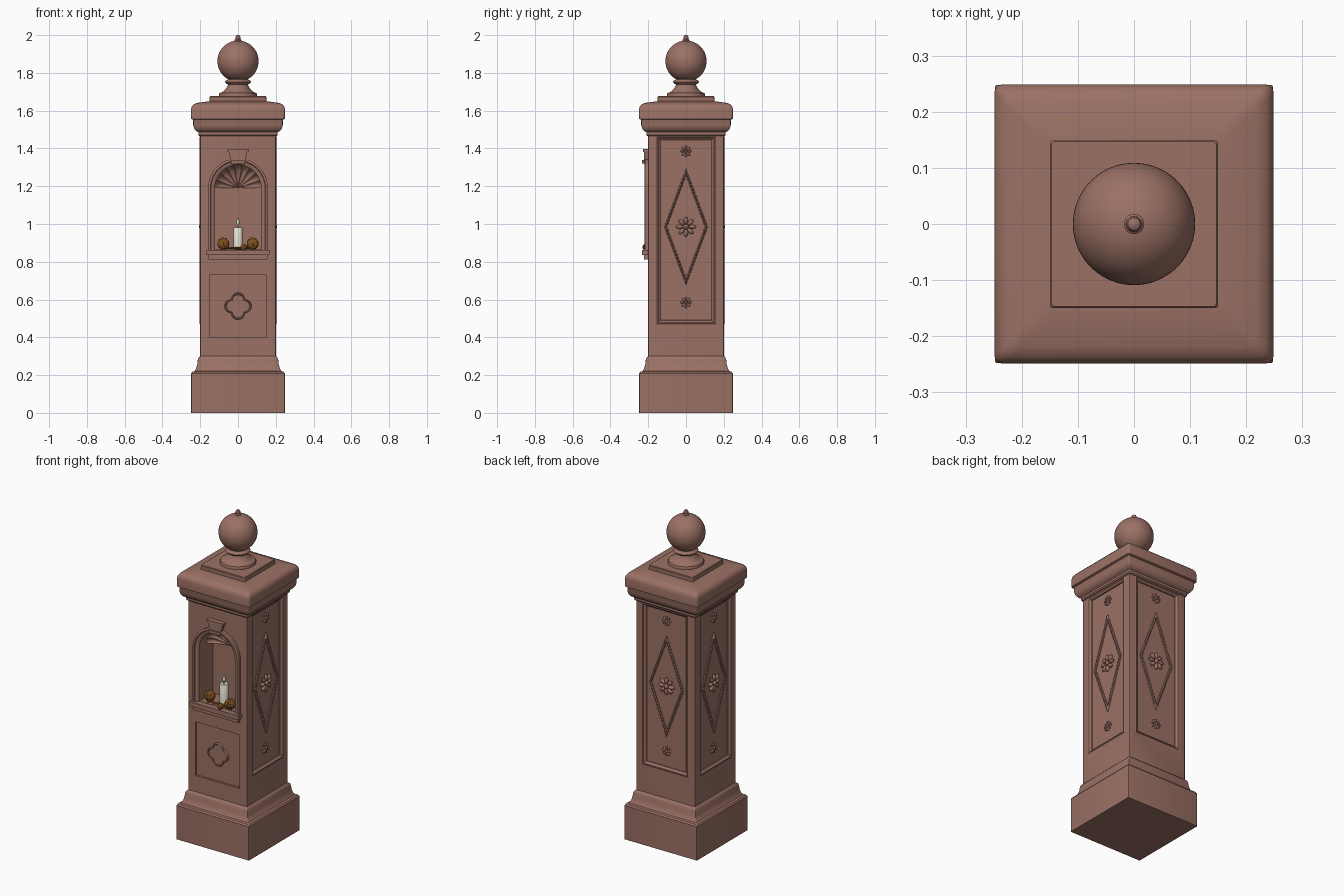
import bpy, bmesh, math
from math import sin, cos, pi, sqrt
from mathutils import Matrix, Vector

if "Cube" in bpy.data.objects:
    bpy.data.objects.remove(bpy.data.objects["Cube"])


def material(name, rgb):
    m = bpy.data.materials.new(name)
    m.diffuse_color = (*rgb, 1)
    m.use_nodes = True
    m.node_tree.nodes["Principled BSDF"].inputs["Base Color"].default_value = m.diffuse_color
    return m


STONE = material("reddish stone", (0.33, 0.165, 0.13))
WAX = material("cream wax", (0.78, 0.78, 0.66))
BROWN = material("golden brown", (0.22, 0.085, 0.015))
FLAME = material("pale flame", (0.72, 0.68, 0.5))


def finish(bm, name, mat, turn=0, angle=35):
    """Turn bmesh into a shaded object, rotated about z."""
    bmesh.ops.recalc_face_normals(bm, faces=bm.faces)
    bm.transform(Matrix.Rotation(turn, 4, 'Z'))
    me = bpy.data.meshes.new(name)
    bm.to_mesh(me)
    bm.free()
    ob = bpy.data.objects.new(name, me)
    bpy.context.collection.objects.link(ob)
    me.materials.append(mat)
    bpy.ops.object.select_all(action='DESELECT')
    ob.select_set(True)
    bpy.context.view_layer.objects.active = ob
    bpy.ops.object.shade_smooth_by_angle(angle=math.radians(angle))
    return ob


def skin(bm, rings, closed=True, caps=True, loop=False):
    """Bridge point rings with quads."""
    vs = [[bm.verts.new(p) for p in r] for r in rings]
    n = len(vs[0])
    for i in range(len(vs) if loop else len(vs) - 1):
        a, b = vs[i], vs[(i + 1) % len(vs)]
        for j in range(n if closed else n - 1):
            k = (j + 1) % n
            bm.faces.new((a[j], a[k], b[k], b[j]))
    if caps and not loop:
        bm.faces.new(vs[0])
        bm.faces.new(vs[-1])


def square_ring(h, z, r):
    pts = []
    for q in range(4):
        for s in range(4):
            a = q * pi / 2 + s * pi / 6
            c = q * pi / 2 + pi / 4
            d = (h - r) * sqrt(2)
            pts.append((d * cos(c) + r * cos(a), d * sin(c) + r * sin(a), z))
    return pts


def square_loft(name, prof, r=0.004):
    bm = bmesh.new()
    skin(bm, [square_ring(h, z, r) for h, z in prof])
    return finish(bm, name, STONE)


def lathe(name, prof, mat, at=(0, 0), n=40):
    bm = bmesh.new()
    skin(bm, [[(at[0] + r * cos(2 * pi * j / n), at[1] + r * sin(2 * pi * j / n), z)
               for j in range(n)] for r, z in prof])
    return finish(bm, name, mat)


def prism(bm, path, d0, d1):
    """Extrude a front-facing outline from depth d0 out to d1."""
    skin(bm, [[(u, -d, z) for u, z in path] for d in (d0, d1)])


def sweep(bm, path, prof, closed=True, rope=False):
    """Run a (offset, depth) section along a front-facing path with mitred corners."""
    rings, n = [], len(path)
    for i, p in enumerate(path):
        p = Vector(p)
        a = Vector(path[i - 1]) if closed or i else None
        b = Vector(path[(i + 1) % n]) if closed or i < n - 1 else None
        t0 = (p - a).normalized() if a else (b - p).normalized()
        t1 = (b - p).normalized() if b else t0
        t = (t0 + t1).normalized()
        m = Vector((t.y, -t.x)) / max(t.dot(t0), 0.4)
        s = 0.65 if rope and i % 2 else 1
        d0 = prof[0][1]
        rings.append([(p.x + m.x * o * s, -(d0 + (d - d0) * s), p.y + m.y * o * s)
                      for o, d in prof])
    skin(bm, rings, loop=closed)


def rect(u, z0, z1):
    return [(-u, z0), (u, z0), (u, z1), (-u, z1)]


def arch(r, z0, zs, n=28):
    return ([(r, z0)] + [(r * cos(pi * i / n), zs + r * sin(pi * i / n))
                         for i in range(n + 1)] + [(-r, z0)])


def blob(bm, loc, scale, rot=None, seg=10):
    m = Matrix.Translation(loc) @ (rot or Matrix()) @ Matrix.Diagonal((*scale, 1))
    bmesh.ops.create_uvsphere(bm, u_segments=seg, v_segments=7, radius=1, matrix=m)


# Base, shaft and base moulding in one body
shaft = square_loft("pillar_shaft", [
    (.248, 0), (.248, .208), (.242, .217), (.23, .221), (.222, .235), (.216, .255),
    (.213, .28), (.21, .29), (.2, .3), (.2, 1.48)])

# Recesses: niche, lower front panel and three long panels
cut = bmesh.new()
prism(cut, arch(.122, .865, 1.19), .07, .26)
prism(cut, rect(.15, .4, .73), .188, .26)
for k in (1, 2, 3):
    part = bmesh.new()
    prism(part, rect(.155, .47, 1.465), .186, .26)
    part.transform(Matrix.Rotation(k * pi / 2, 4, 'Z'))
    tmp = bpy.data.meshes.new("tmp")
    part.to_mesh(tmp)
    part.free()
    cut.from_mesh(tmp)
    bpy.data.meshes.remove(tmp)
cutter = finish(cut, "recess_cutter", STONE)
cutter.hide_render = True
mod = shaft.modifiers.new("recesses", 'BOOLEAN')
mod.operation, mod.solver, mod.object = 'DIFFERENCE', 'EXACT', cutter
bpy.context.view_layer.objects.active = shaft
bpy.ops.object.modifier_apply(modifier="recesses")
bpy.data.objects.remove(cutter)
bpy.ops.object.select_all(action='DESELECT')
shaft.select_set(True)
bpy.context.view_layer.objects.active = shaft
bpy.ops.object.shade_smooth_by_angle(angle=math.radians(30))

# Cornice, cap and plinth
square_loft("cornice", [(.205, 1.465), (.21, 1.472), (.21, 1.486), (.222, 1.492), (.232, 1.505),
                        (.237, 1.525), (.237, 1.548), (.24, 1.556)], .008)
square_loft("cap_slab", [(.24, 1.552), (.249, 1.557), (.249, 1.605), (.246, 1.62), (.236, 1.633),
                         (.218, 1.641), (.15, 1.65)], .015)
square_loft("cap_plinth", [(.15, 1.63), (.15, 1.673), (.147, 1.677)], .006)

# Turned pedestal, ball and tip
lathe("ball_pedestal", [(.1, 1.67), (.102, 1.684), (.098, 1.693), (.085, 1.697), (.068, 1.71),
                        (.056, 1.728), (.053, 1.738), (.064, 1.745), (.069, 1.752), (.064, 1.76),
                        (.052, 1.766), (.05, 1.78)], STONE)
bm = bmesh.new()
bmesh.ops.create_uvsphere(bm, u_segments=48, v_segments=28, radius=.109,
                          matrix=Matrix.Translation((0, 0, 1.862)))
finish(bm, "finial_ball", STONE)
lathe("finial_tip", [(.018, 1.96), (.018, 1.975), (.012, 1.98), (.014, 1.988), (.011, 1.996),
                     (.004, 2.0)], STONE, n=20)

# Decorated panels on right, back and left
diamond = [(0, .695), (.108, .985), (0, 1.275), (-.108, .985)]
rope = []
for i in range(4):
    a, b = Vector(diamond[i]), Vector(diamond[(i + 1) % 4])
    rope += [tuple(a.lerp(b, j / 32)) for j in range(32)]
for k, side in ((1, "right"), (2, "back"), (3, "left")):
    turn = k * pi / 2
    bm = bmesh.new()
    sweep(bm, rect(.15, .475, 1.46), [(.008, .184), (.008, .2), (.003, .203), (-.003, .202),
                                      (-.007, .197), (-.014, .192), (-.016, .184)])
    finish(bm, side + "_panel_frame", STONE, turn)
    bm = bmesh.new()
    sweep(bm, rope, [(.008, .184), (.007, .193), (0, .199), (-.007, .193), (-.008, .184)], rope=True)
    finish(bm, side + "_diamond", STONE, turn)
    bm = bmesh.new()
    for z, r in ((.985, .053), (1.385, .03), (.585, .03)):
        for j in range(8):
            a = j * pi / 4
            blob(bm, (r * .62 * cos(a), -.188, z + r * .62 * sin(a)), (r * .4, r * .28, r * .2),
                 Matrix.Rotation(-a, 4, 'Y'))
        blob(bm, (0, -.19, z), (r * .27, r * .33, r * .27))
    finish(bm, side + "_rosettes", STONE, turn)

# Lower front panel quatrefoil
c, r = .036, .036
t = (c + sqrt(2 * r * r - c * c)) / 2
half = math.atan2(t, t - c)
outline = []
for q in range(4):
    for j in range(12):
        a = -half + 2 * half * j / 12
        x, y = c + r * cos(a), r * sin(a)
        w = q * pi / 2
        outline.append((x * cos(w) - y * sin(w), .565 + x * sin(w) + y * cos(w)))
bm = bmesh.new()
skin(bm, [[(u * s, -d, .565 + (z - .565) * s) for u, z in outline]
          for s, d in ((1, .185), (1, .194), (.95, .199), (.88, .199), (.84, .195))])
finish(bm, "quatrefoil", STONE)

# Niche surround, sill and keystone
bm = bmesh.new()
sweep(bm, arch(.14, .86, 1.19), [(.018, .195), (.018, .216), (.012, .22), (.006, .22), (.003, .213),
                                 (-.01, .211), (-.018, .205), (-.018, .195)], closed=False)
finish(bm, "niche_surround", STONE)
bm = bmesh.new()
prism(bm, rect(.155, .812, .838), .19, .222)
prism(bm, rect(.166, .835, .863), .19, .234)
finish(bm, "niche_sill", STONE)
bm = bmesh.new()
prism(bm, [(-.033, 1.315), (.033, 1.315), (.05, 1.385), (-.05, 1.385)], .19, .222)
prism(bm, [(-.036, 1.32), (.036, 1.32), (.04, 1.338), (-.04, 1.338)], .19, .232)
prism(bm, rect(.056, 1.38, 1.396), .19, .228)
finish(bm, "keystone", STONE)

# Fluted shell in the arch head
bm = bmesh.new()
flutes, steps = 9, 6
rings = []
for j in range(flutes * steps + 1):
    a = pi * j / (flutes * steps)
    ridge = 1 - abs(sin(flutes * a))
    row = [(0, -.065, 1.19)]
    for i in range(9):
        q = .06 + .94 * i / 8
        d = .076 + .05 * (1 - sqrt(max(0, 1 - q * q))) + .014 * ridge * q
        row.append((.123 * q * cos(a), -d, 1.19 + .123 * q * sin(a)))
    rings.append(row + [(.123 * cos(a), -.065, 1.19 + .123 * sin(a))])
skin(bm, rings)
bmesh.ops.remove_doubles(bm, verts=bm.verts, dist=1e-5)
finish(bm, "niche_shell", STONE)

# Candle and flame
lathe("candle", [(.025, .862), (.025, .975), (.022, .981), (.012, .978)], WAX, (0, -.135), 24)
lathe("flame", [(.003, .975), (.003, .99), (.009, 1.0), (.01, 1.008), (.006, 1.022), (.001, 1.036)],
      FLAME, (0, -.135), 12)

# Scaly cones and the twig beside the candle
for n, (x, y, z, r) in enumerate(((-.078, -.165, .896, .034), (.078, -.19, .896, .034),
                                  (.03, -.215, .878, .018))):
    bm = bmesh.new()
    blob(bm, (x, y, z), (r * .75,) * 3)
    for i in range(44):
        h = 1 - 2 * (i + .5) / 44
        a = i * 2.39996
        v = Vector((sqrt(1 - h * h) * cos(a), h, sqrt(1 - h * h) * sin(a)))
        blob(bm, Vector((x, y, z)) + v * r * .78, (r * .24, r * .1, r * .3),
             (v + Vector((0, -.8, 0))).to_track_quat('Y', 'Z').to_matrix().to_4x4(), 6)
    finish(bm, "scaly_cone_%d" % (n + 1), BROWN)
bm = bmesh.new()
blob(bm, (0, -.18, .872), (.075, .006, .006))
for i in range(7):
    blob(bm, (-.06 + .02 * i, -.185, .873), (.02, .006, .004),
         Matrix.Rotation((-1) ** i * .7, 4, 'Z') @ Matrix.Rotation(-.25, 4, 'Y'), 6)
finish(bm, "twig", BROWN)
